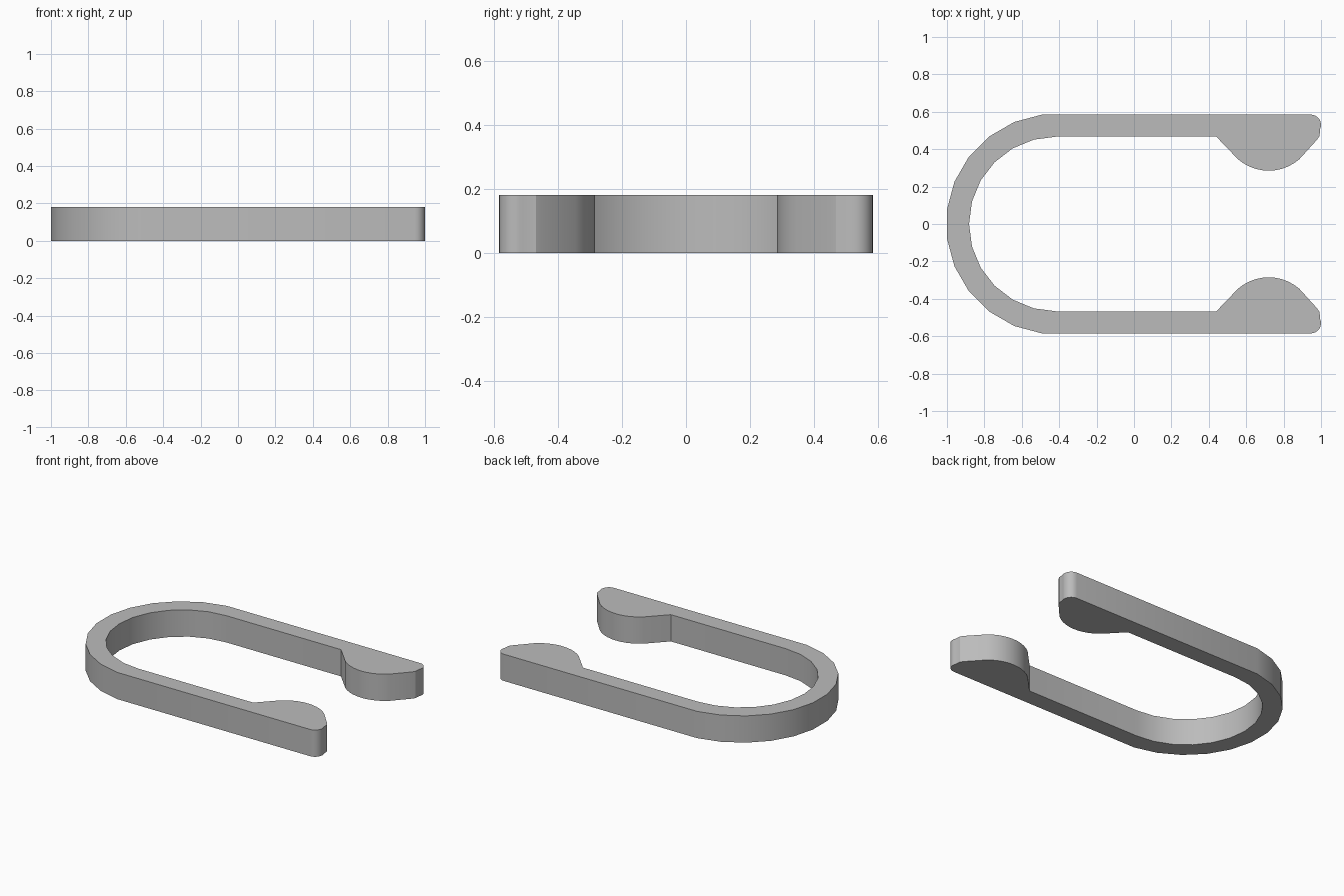
import bpy, bmesh
from math import sin, cos, radians, hypot

cube = bpy.data.objects.get("Cube")
if cube:
    bpy.data.objects.remove(cube)

HEIGHT = 0.18
OUTER, INNER = 0.585, 0.467
BEND_X = -0.415
STEPS = 12


def arc(cx, cy, r, start, end, n):
    """Points along a circular arc, angles in degrees."""
    angles = [radians(start + (end - start) * i / n) for i in range(n + 1)]
    return [(cx + r * cos(a), cy + r * sin(a)) for a in angles]


# Upper half of the outline, from the middle of the inside bend round to the outside bend
half_step = 90 / STEPS
inner_bend = arc(BEND_X, 0, INNER, 180, 90, STEPS // 2)
grip_bump = [(0.44, INNER)] + arc(0.72, 0.535, 0.25, 229, 311, 10)
rounded_tip = [(0.978, 0.45), (0.992, 0.47)] + arc(0.945, 0.53, 0.055, -25, 90, 8)
outer_bend = arc(BEND_X, 0, OUTER / cos(radians(half_step)),
                 90 + half_step, 180 - half_step, STEPS // 2 - 1)
upper = inner_bend + grip_bump + rounded_tip + outer_bend

# Mirror to the other arm, sharing the single point on the centre line
outline = upper + [(x, -y) for x, y in reversed(upper[1:])]

# Extrude the outline into the clip
bm = bmesh.new()
base = bm.faces.new([bm.verts.new((x, y, 0)) for x, y in outline])
side = bmesh.ops.extrude_face_region(bm, geom=[base], use_keep_orig=True)
top = [v for v in side["geom"] if isinstance(v, bmesh.types.BMVert)]
bmesh.ops.translate(bm, verts=top, vec=(0, 0, HEIGHT))
bmesh.ops.recalc_face_normals(bm, faces=bm.faces)
mesh = bpy.data.meshes.new("open_clip")
bm.to_mesh(mesh)
bm.free()

# Plain grey finish
grey = bpy.data.materials.new("plain_grey")
grey.use_nodes = True
colour = (0.5, 0.5, 0.5, 1)
grey.diffuse_color = colour
grey.node_tree.nodes["Principled BSDF"].inputs["Base Color"].default_value = colour
mesh.materials.append(grey)

clip = bpy.data.objects.new("open_clip", mesh)
bpy.context.collection.objects.link(clip)
bpy.ops.object.select_all(action="DESELECT")
clip.select_set(True)
bpy.context.view_layer.objects.active = clip
bpy.ops.object.shade_smooth_by_angle(angle=radians(30))
